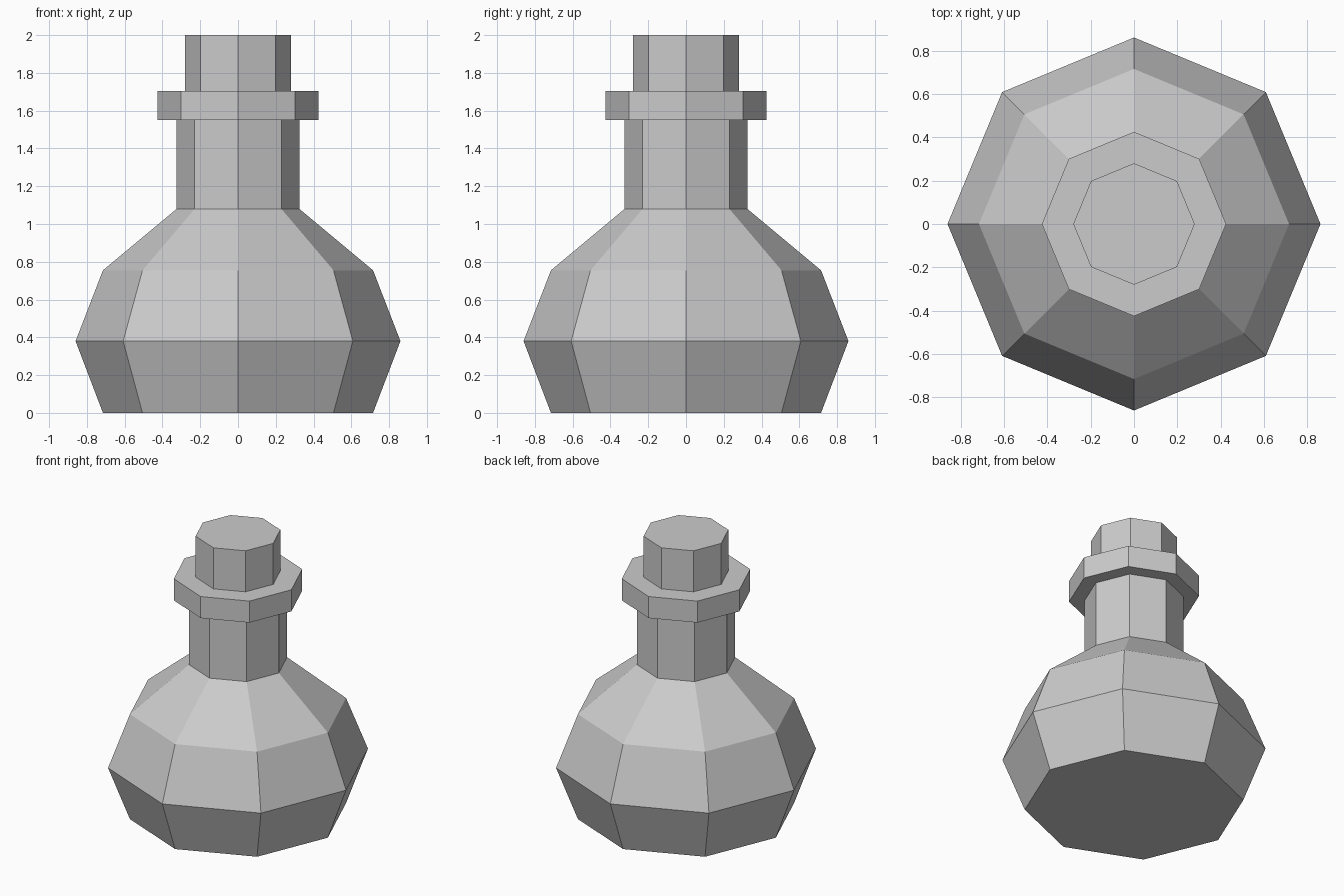
import bpy, bmesh
from math import cos, sin, tau

cube = bpy.data.objects.get("Cube")
if cube:
    bpy.data.objects.remove(cube, do_unlink=True)

SIDES = 8

grey = bpy.data.materials.new("plain grey")
grey.use_nodes = True
colour = (0.6, 0.6, 0.6, 1)
grey.diffuse_color = colour
grey.node_tree.nodes["Principled BSDF"].inputs["Base Color"].default_value = colour


def lathe(name, profile, cap_bottom=False, cap_top=False):
    """Turn a bottom-to-top (radius, height) profile into a faceted shell."""
    bm = bmesh.new()
    rings = [[bm.verts.new((r * cos(tau * i / SIDES), r * sin(tau * i / SIDES), z))
              for i in range(SIDES)] for r, z in profile]
    for low, high in zip(rings, rings[1:]):
        for i in range(SIDES):
            j = (i + 1) % SIDES
            bm.faces.new((low[i], low[j], high[j], high[i]))
    if cap_bottom:
        bm.faces.new(rings[0][::-1])
    if cap_top:
        bm.faces.new(rings[-1])
    mesh = bpy.data.meshes.new(name)
    bm.to_mesh(mesh)
    bm.free()
    mesh.materials.append(grey)
    obj = bpy.data.objects.new(name, mesh)
    bpy.context.collection.objects.link(obj)
    return obj


# Round belly, sloping shoulder and straight neck
lathe("flask_body", [(0.715, 0), (0.86, 0.38), (0.715, 0.755),
                     (0.325, 1.08), (0.325, 1.55)], cap_bottom=True)

# Wide rim around the mouth
lathe("flask_rim", [(0.325, 1.55), (0.425, 1.55), (0.425, 1.705), (0.28, 1.705)])

# Plug standing in the mouth
lathe("stopper", [(0.28, 1.705), (0.28, 2.0)], cap_top=True)
